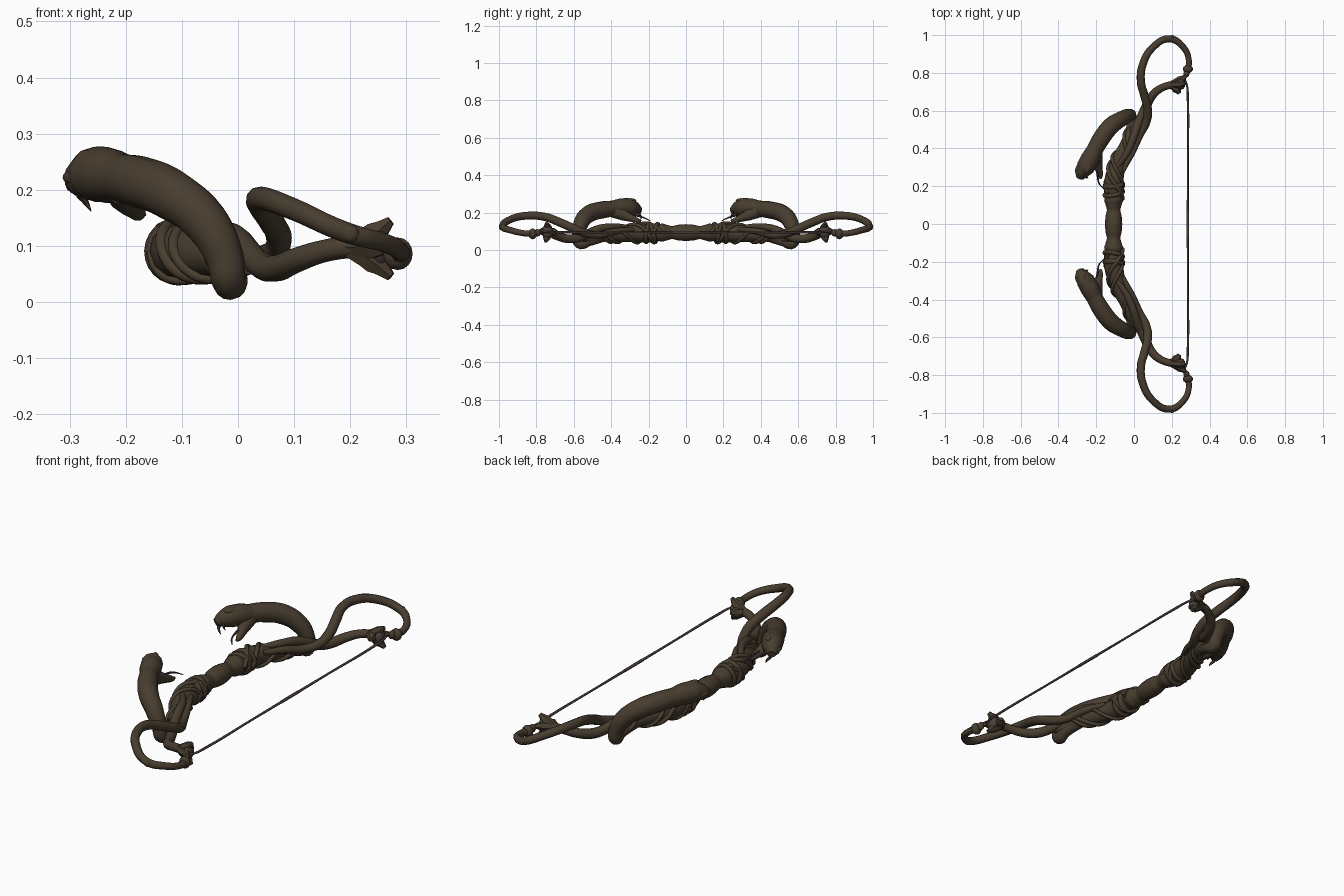
import bpy, math
from mathutils import Vector

cube = bpy.data.objects.get("Cube")
if cube:
    bpy.data.objects.remove(cube)


def material(name, rgb):
    m = bpy.data.materials.new(name)
    m.use_nodes = True
    m.diffuse_color = (*rgb, 1)
    bsdf = m.node_tree.nodes["Principled BSDF"]
    bsdf.inputs["Base Color"].default_value = (*rgb, 1)
    bsdf.inputs["Roughness"].default_value = 0.8
    return m


WOOD = material("dark brown wood", (0.065, 0.047, 0.029))
CORD = material("mauve brown cord", (0.075, 0.052, 0.046))
TONGUE = material("dusky tongue", (0.04, 0.035, 0.045))


def finish(obj, mat, mirror=True):
    obj.data.materials.clear()
    obj.data.materials.append(mat)
    bpy.ops.object.select_all(action="DESELECT")
    obj.select_set(True)
    bpy.context.view_layer.objects.active = obj
    bpy.ops.object.shade_smooth_by_angle(angle=math.radians(50))
    if mirror:
        mod = obj.modifiers.new("other limb", "MIRROR")
        mod.use_axis = (False, True, False)
        mod.use_clip = False
        mod.use_mirror_merge = False
    return obj


def tube(name, points, mat=WOOD, mirror=True, sides=3, steps=6):
    """Smooth tapered tube through (x, y, z, radius) points."""
    curve = bpy.data.curves.new(name, "CURVE")
    curve.dimensions = "3D"
    curve.bevel_depth = 1
    curve.bevel_resolution = sides
    curve.resolution_u = steps
    curve.use_fill_caps = True
    spline = curve.splines.new("BEZIER")
    spline.bezier_points.add(len(points) - 1)
    for bp, (x, y, z, r) in zip(spline.bezier_points, points):
        bp.co = (x, y, z)
        bp.radius = r
        bp.handle_left_type = bp.handle_right_type = "AUTO"
    temp = bpy.data.objects.new(name + " path", curve)
    bpy.context.collection.objects.link(temp)
    bpy.context.view_layer.update()
    graph = bpy.context.evaluated_depsgraph_get()
    mesh = bpy.data.meshes.new_from_object(temp.evaluated_get(graph))
    bpy.data.objects.remove(temp)
    obj = bpy.data.objects.new(name, mesh)
    bpy.context.collection.objects.link(obj)
    return finish(obj, mat, mirror)


def ball(name, loc, scale, rot=(0, 0, 0), mat=WOOD):
    bpy.ops.mesh.primitive_uv_sphere_add(segments=14, ring_count=8, radius=1)
    return place(name, loc, scale, rot, mat)


def place(name, loc, scale, rot, mat=WOOD):
    # bake the transform so the mirror works about the world centre
    obj = bpy.context.object
    obj.name = name
    obj.location, obj.scale, obj.rotation_euler = loc, scale, rot
    bpy.ops.object.transform_apply(location=True, rotation=True, scale=True)
    return finish(obj, mat)


# Turned grip
half = [(0, .046), (.04, .043), (.075, .035), (.1, .042), (.125, .05), (.155, .045), (.18, .05)]
grip = [(-y, r) for y, r in reversed(half[1:])] + half
tube("grip", [(-.108, y, .093, r) for y, r in grip], mirror=False, sides=5)

# Crossed collars at both ends of the grip
for i, (y, tilt) in enumerate(((.162, .2), (.185, -.25), (.205, .15))):
    bpy.ops.mesh.primitive_torus_add(major_radius=.049, minor_radius=.012,
                                     major_segments=24, minor_segments=8)
    place(f"collar_{i + 1}", (-.107, y, .091), (1, 1, 1), (math.pi / 2 + tilt, 0, tilt))

# Thick limb core, ending where the serpent lifts away
limb = [(-.108, .15, .092, .05), (-.105, .24, .09, .05), (-.075, .34, .085, .042),
        (-.035, .43, .078, .034), (-.005, .51, .065, .026), (.02, .56, .06, .012)]
tube("limb_core", limb, sides=4)


# Thin vines coiling round the limb core
def coil(name, phase, turns, r):
    pts = []
    n = 26
    for i in range(n):
        t = i / (n - 1) * (len(limb) - 2)
        k = min(int(t), len(limb) - 2)
        a, b = Vector(limb[k]), Vector(limb[k + 1])
        p = a.lerp(b, t - k)
        ang = phase + turns * math.tau * i / (n - 1)
        out = p[3] + .002
        side = out * math.cos(ang)
        pts.append((p[0] + side * .92, p[1] - side * .38, p[2] + out * math.sin(ang), r))
    tube(name, pts, steps=3, sides=2)


coil("vine_1", 0, 1.3, .011)
coil("vine_2", 2.2, 1.3, .009)
coil("vine_3", 4.2, 1.6, .01)

# Upper strand sweeping round to the big tip loop
tube("loop_strand", [
    (-.06, .28, .11, .012), (-.01, .38, .1, .018), (.03, .47, .08, .02), (.065, .54, .09, .022),
    (.073, .6, .115, .023), (.055, .68, .15, .023), (.037, .75, .176, .022),
    (.045, .84, .184, .021), (.1, .935, .165, .02), (.19, .98, .125, .019),
    (.262, .935, .105, .017), (.29, .87, .09, .016), (.285, .81, .086, .017)])

# Lower strand crossing over to the string notch
tube("notch_strand", [
    (-.09, .3, .12, .012), (-.035, .38, .125, .018), (-.002, .46, .115, .021),
    (.018, .52, .09, .023), (.04, .57, .066, .024), (.068, .63, .06, .024),
    (.105, .69, .075, .022), (.15, .722, .09, .02), (.2, .737, .098, .02), (.24, .74, .098, .022)])

# Flared notch: prongs spreading from the strand end
for i, (x, y, z) in enumerate(((.272, .745, .145), (.272, .75, .045),
                               (.24, .69, .098), (.275, .785, .1))):
    tube(f"notch_prong_{i + 1}", [(.195, .737, .098, .018), ((x + .215) / 2, (y + .735) / 2,
         (z + .098) / 2, .024), (x, y, z, .009)], sides=1, steps=3)
ball("notch_heart", (.252, .742, .097), (.02, .03, .036), mat=CORD)

# Knot closing the loop
ball("loop_knot", (.285, .82, .086), (.027, .022, .029))
ball("loop_knot_bead", (.278, .795, .092), (.016, .018, .02))
ball("loop_tip_bump", (.2, .99, .122), (.016, .01, .016))

# Serpent body rising off the limb and curling back to the grip
tube("serpent_body", [
    (-.035, .44, .07, .026), (-.012, .52, .048, .028), (-.016, .568, .036, .03),
    (-.024, .575, .08, .034), (-.06, .56, .145, .041), (-.12, .52, .192, .046),
    (-.175, .45, .214, .046), (-.212, .385, .222, .043)], sides=5)

# Open-mouthed head
tube("upper_jaw", [
    (-.205, .4, .22, .042), (-.232, .345, .226, .05), (-.257, .3, .227, .049),
    (-.278, .27, .219, .036), (-.293, .245, .21, .018)], sides=4)
tube("lower_jaw", [
    (-.205, .39, .21, .038), (-.198, .335, .187, .031), (-.187, .292, .17, .021),
    (-.178, .26, .158, .014), (-.176, .24, .155, .006)], sides=3)
for i, (x, y, z) in enumerate(((-.245, .295, .263), (-.292, .295, .222))):
    ball(f"brow_{i + 1}", (x, y, z), (.017, .032, .014), (0, 0, -.45))
for i, (x, y, z) in enumerate(((-.282, .252, .192), (-.262, .258, .214))):
    tube(f"fang_{i + 1}", [(x, y, z, .008), (x + .012, y - .012, z - .016, .005),
                           (x + .02, y - .01, z - .03, .001)], sides=1, steps=3)
tube("tongue", [(-.2, .31, .185, .005), (-.192, .25, .18, .005),
                (-.185, .215, .168, .004), (-.165, .19, .155, .002)], mat=TONGUE, sides=1)

# Bow string with a thicker served middle
string = [(.268, .765, .097, .006), (.28, .735, .096, .005), (.285, .66, .095, .006),
          (.285, .3, .095, .005), (.285, .06, .095, .006)]
tube("string", string + [(x, -y, z, r) for x, y, z, r in reversed(string)],
     mat=CORD, mirror=False, sides=2)
tube("string_serving", [(.285, -.07, .095, .007), (.285, .07, .095, .007)],
     mat=CORD, mirror=False, sides=2)
